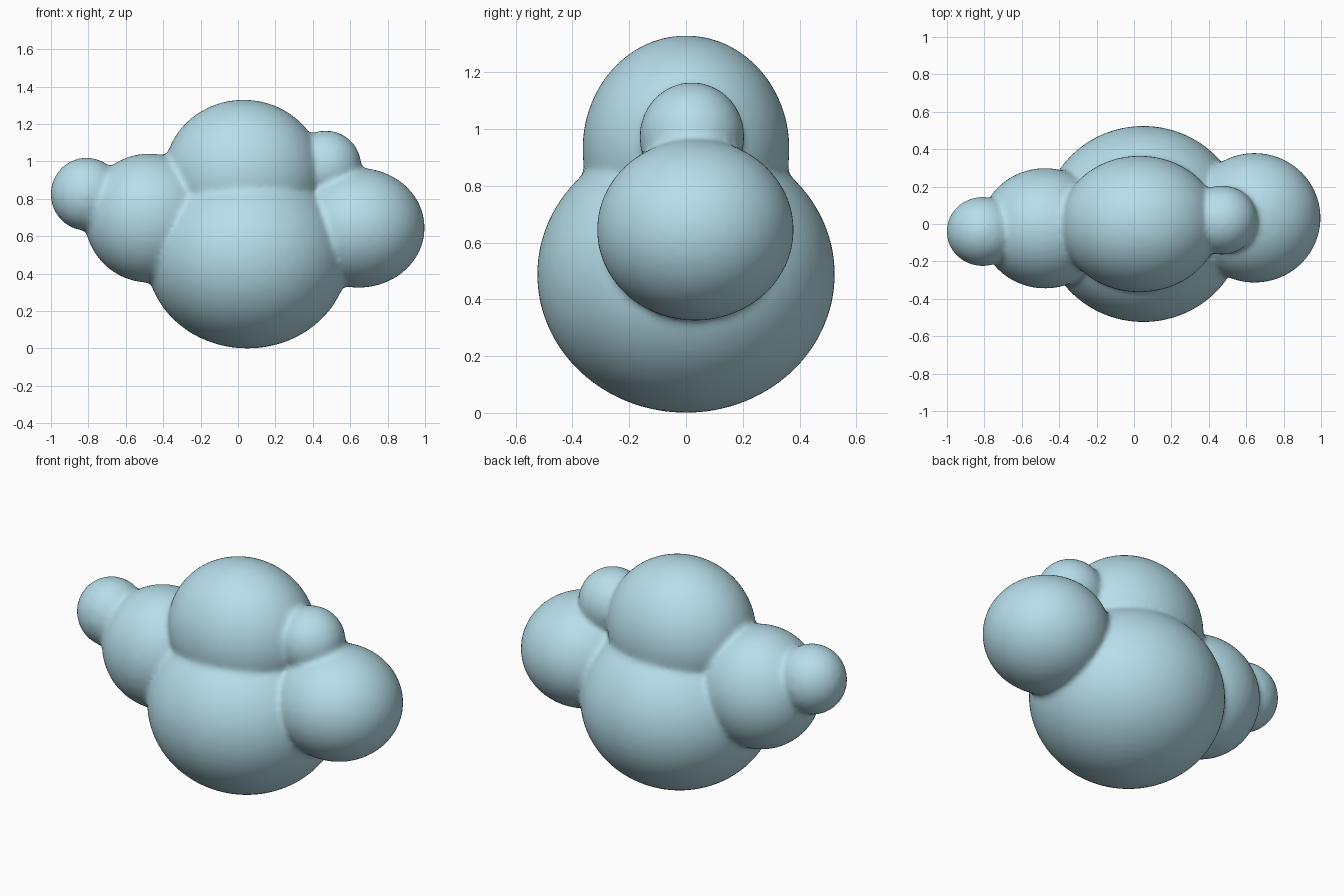
import bpy

if "Cube" in bpy.data.objects:
    bpy.data.objects.remove(bpy.data.objects["Cube"])

# Cloud puffs: centre, radii
puffs = [
    ((0.05, 0.0, 0.488), (0.54, 0.525, 0.488)),     # main body
    ((0.03, 0.0, 0.93), (0.425, 0.365, 0.40)),      # crown
    ((0.645, 0.033, 0.645), (0.353, 0.347, 0.32)),  # right puff
    ((0.47, 0.021, 0.973), (0.19, 0.185, 0.192)),   # small right puff
    ((-0.475, -0.023, 0.697), (0.345, 0.322, 0.345)),  # left puff
    ((-0.81, -0.04, 0.825), (0.192, 0.185, 0.195)),  # small left puff
]


def add_puff(centre, radii):
    bpy.ops.mesh.primitive_uv_sphere_add(segments=64, ring_count=32, location=centre)
    ob = bpy.context.object
    ob.scale = radii
    bpy.ops.object.transform_apply(location=False, rotation=False, scale=True)
    return ob


cloud, *others = [add_puff(c, r) for c, r in puffs]
cloud.name = "cloud"
bpy.context.view_layer.objects.active = cloud

# Merge the puffs into one solid
for ob in others:
    mod = cloud.modifiers.new("merge", 'BOOLEAN')
    mod.operation = 'UNION'
    mod.solver = 'EXACT'
    mod.object = ob
    bpy.ops.object.modifier_apply(modifier=mod.name)
    bpy.data.objects.remove(ob)

# Even skin with softened creases
remesh = cloud.modifiers.new("skin", 'REMESH')
remesh.mode = 'VOXEL'
remesh.voxel_size = 0.016
remesh.use_smooth_shade = True
soften = cloud.modifiers.new("soften", 'SMOOTH')
soften.factor = 0.5
soften.iterations = 8
for name in ("skin", "soften"):
    bpy.ops.object.modifier_apply(modifier=name)
cloud.data.polygons.foreach_set("use_smooth", [True] * len(cloud.data.polygons))

# Pale blue colour
mat = bpy.data.materials.new("pale_blue")
mat.diffuse_color = (0.47, 0.73, 0.82, 1)
mat.use_nodes = True
mat.node_tree.nodes["Principled BSDF"].inputs["Base Color"].default_value = mat.diffuse_color
cloud.data.materials.clear()
cloud.data.materials.append(mat)
